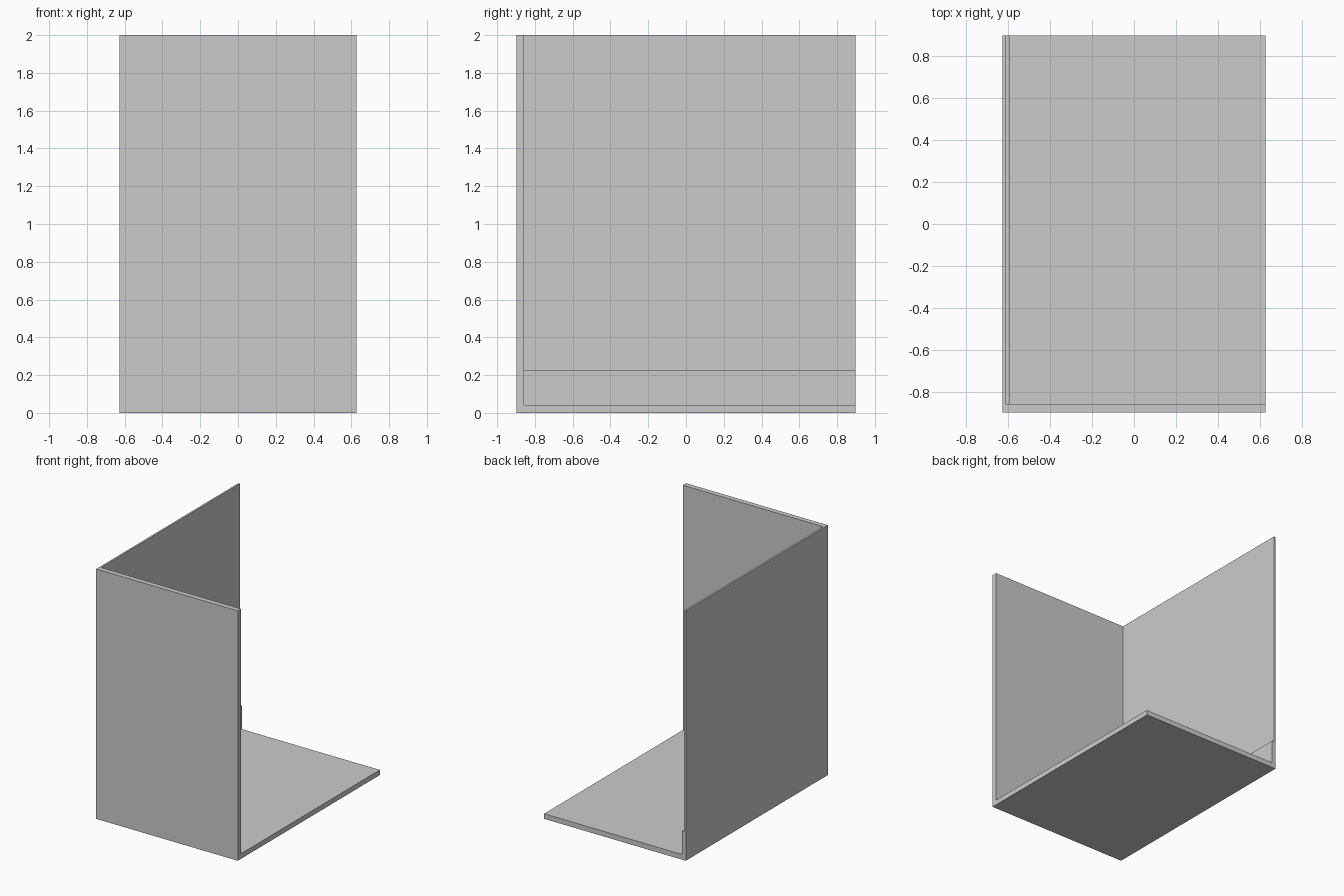
import bpy

if "Cube" in bpy.data.objects:
    bpy.data.objects.remove(bpy.data.objects["Cube"])

X, Y, Z = 0.627, 0.898, 2.0      # outer half width, half depth, height
SIDE, SLAB = 0.015, 0.041        # side wall thickness, front wall and floor thickness


def box(name, lo, hi):
    size = [b - a for a, b in zip(lo, hi)]
    mid = [(a + b) / 2 for a, b in zip(lo, hi)]
    bpy.ops.mesh.primitive_cube_add(size=1, location=mid)
    obj = bpy.context.object
    obj.name = name
    obj.scale = size
    bpy.ops.object.transform_apply(location=False, rotation=False, scale=True)
    return obj


# Room corner: solid block hollowed out, leaving floor, front wall and left wall
room = box("room_corner", (-X, -Y, 0), (X, Y, Z))
cutter = box("room_cutter", (-X + SIDE, -Y + SLAB, SLAB), (X + 1, Y + 1, Z + 1))
cutter.hide_render = True
mod = room.modifiers.new("hollow", 'BOOLEAN')
mod.operation = 'DIFFERENCE'
mod.solver = 'EXACT'
mod.object = cutter
bpy.context.view_layer.objects.active = room
bpy.ops.object.modifier_apply(modifier=mod.name)
bpy.data.objects.remove(cutter, do_unlink=True)

# Skirting board along the foot of the left wall
box("skirting_board", (-X + SIDE, -Y + SLAB, SLAB), (-X + SIDE + 0.018, Y, 0.228))
